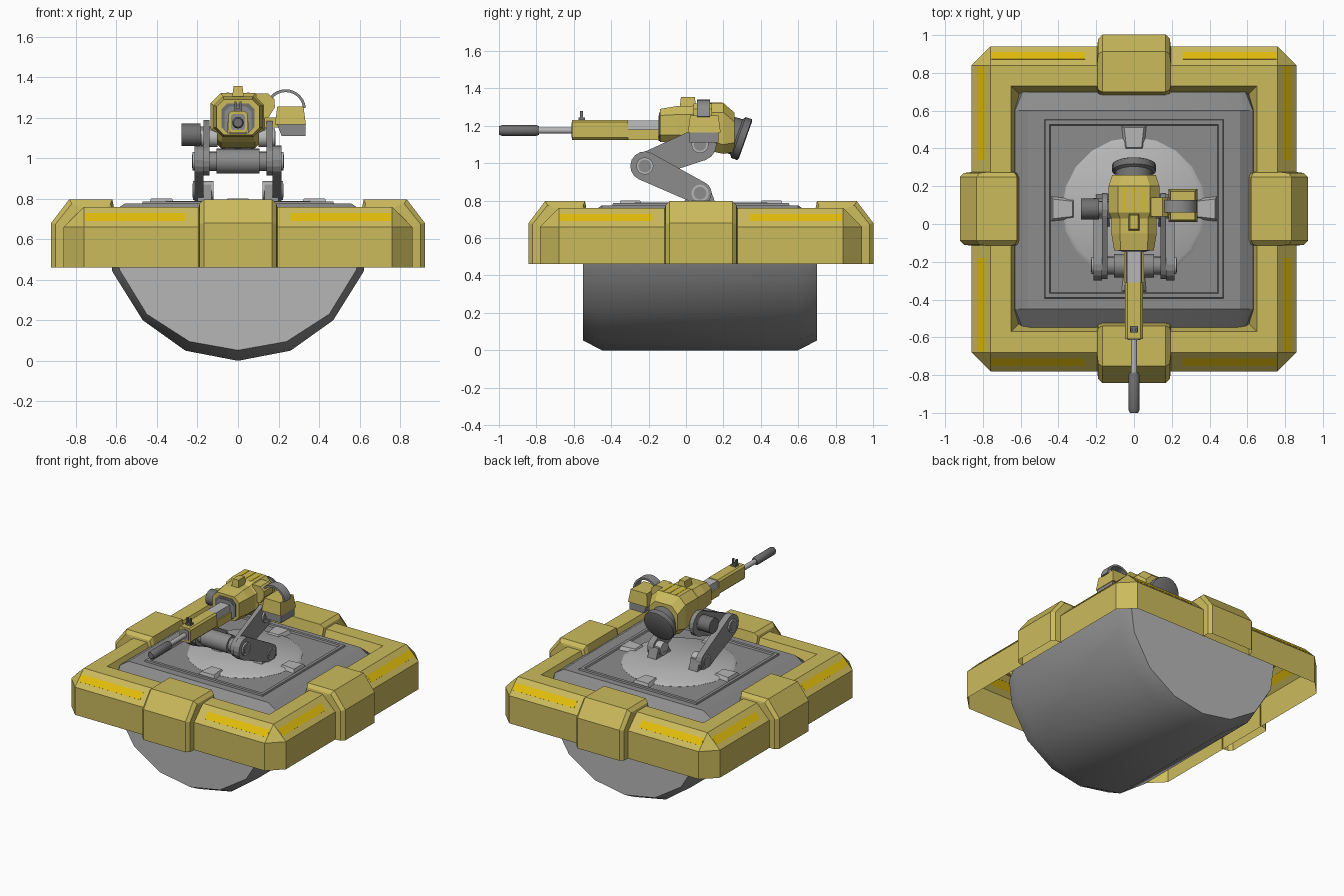
import bpy, bmesh, math
from mathutils import Vector, Matrix

if "Cube" in bpy.data.objects:
    bpy.data.objects.remove(bpy.data.objects["Cube"])

CY = 0.08  # centre of the square base along y


def mat(name, r, g, b):
    m = bpy.data.materials.new(name)
    m.diffuse_color = (r, g, b, 1)
    m.use_nodes = True
    m.node_tree.nodes["Principled BSDF"].inputs["Base Color"].default_value = m.diffuse_color
    return m


YEL = mat("ochre paint", 0.60, 0.495, 0.107)
STR = mat("bright yellow stripe", 0.76, 0.51, 0.003)
LIGHT = mat("light grey metal", 0.47, 0.47, 0.47)
MID = mat("mid grey metal", 0.265, 0.265, 0.265)
DARK = mat("dark grey metal", 0.165, 0.165, 0.165)


def loft(name, rings, m, closed=True, caps=True, smooth=None):
    """Bridge equal-length point rings into one object."""
    bm = bmesh.new()
    vs = [[bm.verts.new(p) for p in r] for r in rings]
    n = len(rings[0])
    for a, b in zip(vs, vs[1:]):
        for i in range(n if closed else n - 1):
            j = (i + 1) % n
            bm.faces.new((a[i], a[j], b[j], b[i]))
    if caps:
        bm.faces.new(vs[0])
        bm.faces.new(vs[-1])
    bmesh.ops.remove_doubles(bm, verts=bm.verts, dist=1e-5)
    bmesh.ops.recalc_face_normals(bm, faces=bm.faces)
    me = bpy.data.meshes.new(name)
    bm.to_mesh(me)
    bm.free()
    me.materials.append(m)
    ob = bpy.data.objects.new(name, me)
    bpy.context.collection.objects.link(ob)
    if smooth:
        bpy.ops.object.select_all(action='DESELECT')
        ob.select_set(True)
        bpy.context.view_layer.objects.active = ob
        bpy.ops.object.shade_smooth_by_angle(angle=math.radians(smooth))
    return ob


def box(name, x0, x1, y0, y1, z0, z1, m, t=0.0):
    """Box whose top can be tapered inwards by t."""
    return loft(name, [[(x0 + d, y0 + d, z), (x1 - d, y0 + d, z), (x1 - d, y1 - d, z), (x0 + d, y1 - d, z)]
                       for z, d in ((z0, 0), (z1, t))], m)


def tube(name, stops, m, seg=16):
    """Turned part: stops are (point, radius) along a straight axis."""
    a, b = Vector(stops[0][0]), Vector(stops[-1][0])
    q = (b - a).to_track_quat('Z', 'Y')
    rings = [[Vector(p) + q @ Vector((r * math.cos(2 * math.pi * i / seg), r * math.sin(2 * math.pi * i / seg), 0))
              for i in range(seg)] for p, r in stops]
    return loft(name, rings, m, smooth=35)


def prism_x(name, prof, x0, x1, m):
    return loft(name, [[(x, y, z) for y, z in prof] for x in (x0, x1)], m)


def link(name, p, q, rp, rq, x0, x1, m, n=8):
    """Arm plate: two round ends joined by straight sides, in the yz plane."""
    th = math.atan2(q[1] - p[1], q[0] - p[0])
    prof = [(c[0] + r * math.cos(th + s + math.pi * i / n), c[1] + r * math.sin(th + s + math.pi * i / n))
            for c, r, s in ((q, rq, -math.pi / 2), (p, rp, math.pi / 2)) for i in range(n + 1)]
    return prism_x(name, prof, x0, x1, m)


def octo(y, w, z0, z1, c):
    """Chamfered rectangle facing along y."""
    return [(w, y, z0 + c), (w, y, z1 - c), (w - c, y, z1), (c - w, y, z1),
            (-w, y, z1 - c), (-w, y, z0 + c), (c - w, y, z0), (w - c, y, z0)]


# --- half-drum body with light end faces
def drum_ring(y, half):
    return [(x, y, z) for x, z in half] + [(-x, y, z) for x, z in reversed(half[:-1])]


full = [(0.56, 0.775), (0.63, 0.73), (0.65, 0.66), (0.62, 0.44), (0.47, 0.20), (0.26, 0.05), (0, 0)]
end = [(0.55, 0.70), (0.59, 0.68), (0.61, 0.63), (0.585, 0.45), (0.45, 0.23), (0.24, 0.095), (0, 0.052)]
drum = loft("drum_body", [drum_ring(-0.55, end), drum_ring(-0.45, full),
                          drum_ring(0.60, full), drum_ring(0.70, end)], MID, smooth=32)
drum.data.materials.append(LIGHT)
for f in drum.data.polygons:
    if abs(f.normal.y) > 0.95:
        f.material_index = 1


# --- square armour ring, open underneath
def square(h, c, z):
    return [(sx * (h - (c if k else 0)), CY + sy * (h - (0 if k else c)), z)
            for sx, sy, order in ((1, 1, (0, 1)), (-1, 1, (1, 0)), (-1, -1, (0, 1)), (1, -1, (1, 0)))
            for k in order]


loft("armour_ring", [square(0.86, 0.10, 0.46), square(0.86, 0.10, 0.66), square(0.76, 0, 0.76),
                     square(0.65, 0, 0.76), square(0.61, 0, 0.66)], YEL, caps=False)

# --- clamps, stripes and locks repeated on the four sides
big = [(0.922, 0.46), (0.922, 0.68), (0.833, 0.797), (0.62, 0.797), (0.60, 0.69)]
small = [(0.90, 0.46), (0.90, 0.675), (0.82, 0.775), (0.63, 0.775), (0.605, 0.69)]
deep = [(0.85, 0.46), (0.85, 0.655), (0.755, 0.75), (0.655, 0.75), (0.62, 0.68)]
for k, side in enumerate(("right", "back", "left", "front")):
    R = Matrix.Translation((0, CY, 0)) @ Matrix.Rotation(k * math.pi / 2, 4, 'Z')
    rings = [[R @ Vector((o, s, z)) for o, z in pr]
             for s, pr in ((-0.196, deep), (-0.19, small), (-0.168, big),
                           (0.168, big), (0.19, small), (0.196, deep))]
    loft("ring_clamp_" + side, rings, YEL, closed=False, caps=False)
    for sg in (-1, 1):
        pr = [(0.8305, 0.691), (0.7925, 0.729), (0.789, 0.7255), (0.827, 0.6875)]
        loft("stripe_" + side, [[R @ Vector((o, sg * s, z)) for o, z in pr] for s in (0.26, 0.755)], STR)
    loft("turntable_lock_" + side,
         [[R @ Vector(p) for p in ((o0, -w, z), (o1, -v, z), (o1, v, z), (o0, w, z))]
          for z, o0, o1, w, v in ((0.77, 0.31, 0.44, 0.055, 0.068), (0.80, 0.325, 0.43, 0.04, 0.052))], LIGHT)

# --- top rim and turntable
loft("top_rim", [square(h, 0, z) for h, z in ((0.475, 0.77), (0.47, 0.786), (0.448, 0.786), (0.44, 0.77))],
     MID, caps=False)
tube("turntable", [((0, CY, 0.76), 0.38), ((0, CY, 0.776), 0.38), ((0, CY, 0.789), 0.36)], LIGHT, 20)

# --- folding arms, mirrored left and right
base, elbow, shoulder = (0.075, 0.84), (-0.22, 0.985), (0.075, 1.10)
for sg, side in ((-1, "left"), (1, "right")):
    link("lower_arm_" + side, elbow, base, 0.078, 0.062, sg * 0.17, sg * 0.215, MID)
    link("upper_arm_" + side, elbow, shoulder, 0.07, 0.088, sg * 0.14, sg * 0.17, MID)
    prism_x("arm_foot_" + side, [(-0.02, 0.78), (0.16, 0.78), (0.13, 0.86), (0.04, 0.87)],
            sg * 0.13, sg * 0.20, MID)
    for nm, (y, z), a, b in (("base", base, 0.12, 0.221), ("elbow", elbow, 0.12, 0.225),
                             ("shoulder", shoulder, 0.10, 0.182)):
        tube(nm + "_pin_" + side, [((sg * a, y, z), 0.046), ((sg * b, y, z), 0.046)], LIGHT)
        tube(nm + "_pin_cap_" + side, [((sg * a, y, z), 0.034), ((sg * (b + 0.003), y, z), 0.034)], MID)
tube("elbow_cylinder", [((-0.105, -0.22, 0.985), 0.062), ((0.105, -0.22, 0.985), 0.062)], MID, 20)
tube("elbow_axle", [((-0.14, -0.22, 0.985), 0.048), ((0.14, -0.22, 0.985), 0.048)], MID)
tube("shoulder_motor", [((-0.28, 0.08, 1.115), 0.055), ((-0.185, 0.08, 1.115), 0.055)], DARK)
tube("motor_neck", [((-0.19, 0.08, 1.115), 0.04), ((-0.10, 0.08, 1.115), 0.04)], MID)

# --- gun head with a stepped front
loft("gun_head", [octo(-0.14, 0.105, 1.115, 1.29, 0.035), octo(-0.05, 0.12, 1.105, 1.305, 0.045),
                  octo(0.03, 0.12, 1.105, 1.305, 0.045), octo(0.06, 0.135, 1.08, 1.322, 0.05),
                  octo(0.20, 0.135, 1.05, 1.322, 0.05), octo(0.26, 0.115, 1.06, 1.27, 0.05)], YEL)
loft("head_collar", [octo(-0.144, 0.082, 1.122, 1.27, 0.03), octo(-0.13, 0.082, 1.122, 1.27, 0.03)], DARK)
loft("collar_insert", [octo(-0.148, 0.066, 1.12, 1.255, 0.025), octo(-0.13, 0.066, 1.12, 1.255, 0.025)], MID)
box("head_fin", -0.03, 0.03, -0.035, 0.055, 1.29, 1.355, YEL, 0.008)
for x in (-0.05, 0, 0.05):
    box("head_stripe", x - 0.006, x + 0.006, 0.065, 0.195, 1.32, 1.324, STR)

# tilted rear cap
n = Vector((0, 0.94, -0.335)).normalized()
c = Vector((0, 0.318, 1.124))
tube("rear_cap", [(c - n * 0.12, 0.095), (c - n * 0.05, 0.10), (c - n * 0.04, 0.116),
                  (c - n * 0.005, 0.116), (c, 0.105)], DARK, 20)

# --- barrel assembly
loft("barrel_shroud", [octo(-0.61, 0.047, 1.125, 1.232, 0.012), octo(-0.31, 0.047, 1.125, 1.232, 0.012)], YEL)
loft("shroud_face", [octo(-0.613, 0.034, 1.138, 1.218, 0.01), octo(-0.605, 0.034, 1.138, 1.218, 0.01)], MID)
box("shroud_tray", -0.052, 0.052, -0.31, -0.13, 1.125, 1.18, YEL)
box("receiver", -0.043, 0.043, -0.315, -0.13, 1.17, 1.228, LIGHT, 0.006)
tube("barrel", [((0, -0.82, 1.175), 0.017), ((0, -0.60, 1.175), 0.017)], LIGHT, 12)
tube("muzzle", [((0, -1.0, 1.175), 0.022), ((0, -0.985, 1.175), 0.029),
                ((0, -0.80, 1.175), 0.029), ((0, -0.785, 1.175), 0.022)], DARK, 12)
box("sight_base", -0.02, 0.02, -0.575, -0.54, 1.225, 1.245, DARK)
for sg in (-1, 1):
    box("sight_post", sg * 0.013 - 0.005, sg * 0.013 + 0.005, -0.568, -0.552, 1.24, 1.28, DARK)

# --- ammunition box, feeder and curved belt on the right
box("ammo_lid", 0.182, 0.335, 0.01, 0.185, 1.165, 1.255, YEL, 0.012)
loft("ammo_box", [[(x0, 0.02, z), (0.332, 0.02, z), (0.332, 0.175, z), (x0, 0.175, z)]
                  for z, x0 in ((1.11, 0.215), (1.175, 0.19))], MID)
box("ammo_bracket", 0.11, 0.20, 0.05, 0.14, 1.15, 1.20, YEL)
loft("belt_feeder", [[(x, y, z) for x, z in ((0.09, 1.19), (0.15, 1.20), (0.182, 1.25), (0.18, 1.29),
                                             (0.15, 1.318), (0.09, 1.318))] for y in (0.04, 0.14)], YEL)
belt = []
for i in range(13):
    a = math.radians(5 + 150 * i / 12)
    belt.append([(0.235 + r * math.cos(a), y, 1.24 + r * math.sin(a))
                 for r, y in ((0.10, 0.06), (0.10, 0.128), (0.086, 0.128), (0.086, 0.06))])
loft("ammo_belt", belt, MID, smooth=35)
